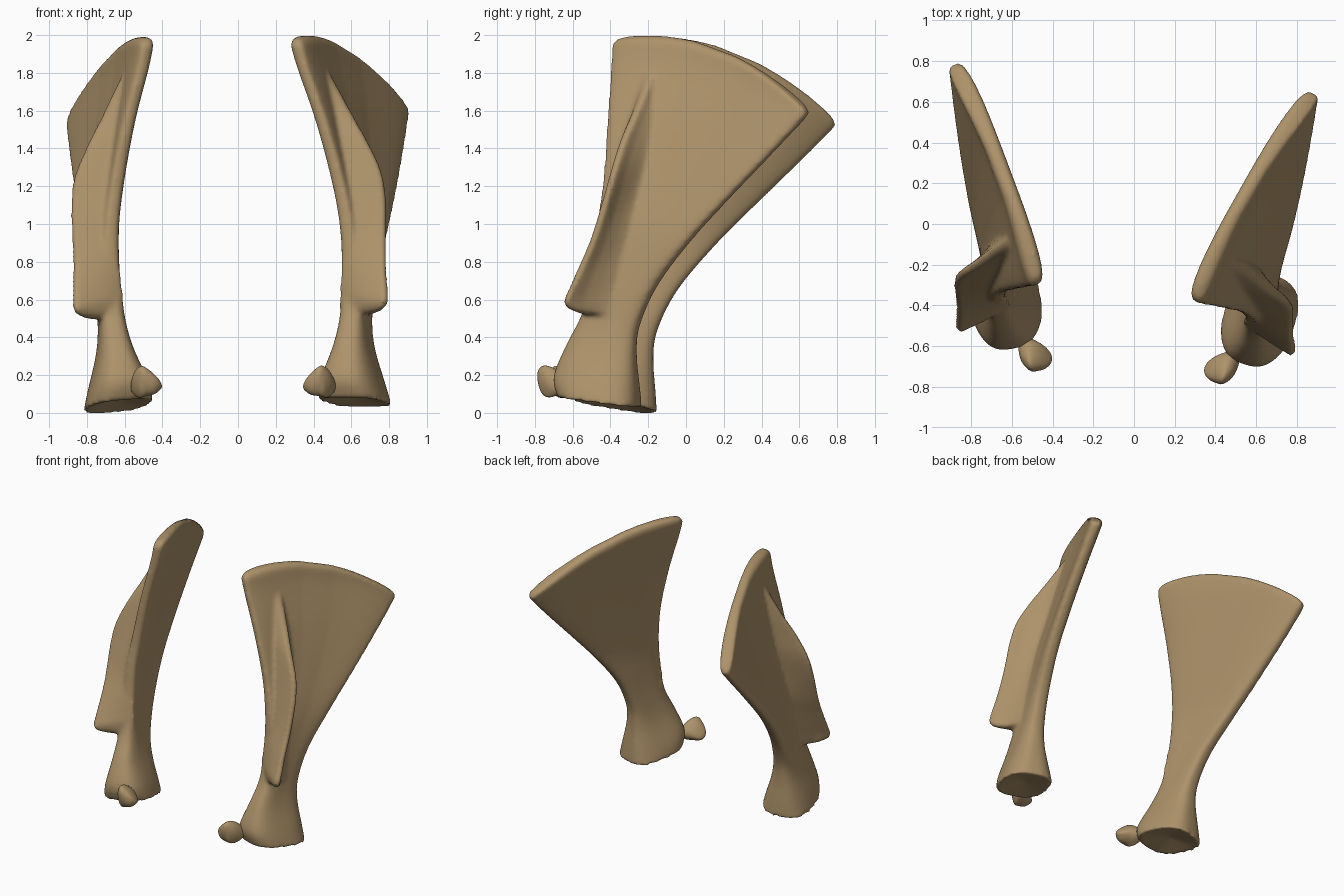
import bpy, bmesh, math
from mathutils import Vector, Matrix

if "Cube" in bpy.data.objects:
    bpy.data.objects.remove(bpy.data.objects["Cube"])

bone = bpy.data.materials.new("tan_bone")
bone.diffuse_color = (0.42, 0.29, 0.145, 1)
bone.use_nodes = True
bone.node_tree.nodes["Principled BSDF"].inputs["Base Color"].default_value = bone.diffuse_color

# Pose of each side: right as modelled, left turned slightly and mirrored
turn = Matrix.Rotation(0.13, 4, 'Z') @ Matrix.Rotation(0.09, 4, 'Y') @ Matrix.Rotation(-0.012, 4, 'X')
LEFT = (Matrix.Scale(-1, 4, (1, 0, 0)) @ Matrix.Translation((0.674, -0.212, 0.848))
        @ turn @ Matrix.Translation((-0.608, 0.31, -0.872)))
SIDES = (("right", Matrix.Identity(4)), ("left", LEFT))


def loft(bm, rings, dish=0.0):
    """Skin a list of closed rings; dished fan at the start, strip at the end."""
    vs = [[bm.verts.new(p) for p in r] for r in rings]
    n = len(vs[0])
    for a, b in zip(vs, vs[1:]):
        for i in range(n):
            bm.faces.new((a[i], a[(i + 1) % n], b[(i + 1) % n], b[i]))
    first, last = vs[0], vs[-1]
    mid = bm.verts.new(sum((v.co for v in first), Vector()) / n + Vector((0, 0, dish)))
    for i in range(n):
        bm.faces.new((first[i], first[(i + 1) % n], mid))
    for i in range(n // 2 - 1):
        bm.faces.new((last[i], last[i + 1], last[n - 2 - i], last[n - 1 - i]))


def refine(rows, k=4):
    """Catmull-Rom interpolation of rows of numbers."""
    out = []
    for i in range(len(rows) - 1):
        p = [rows[max(0, min(len(rows) - 1, i + j))] for j in (-1, 0, 1, 2)]
        for s in range(k):
            t = s / k
            out.append([0.5 * (2 * b + (c - a) * t + (2 * a - 5 * b + 4 * c - d) * t * t
                               + (3 * b - a - 3 * c + d) * t ** 3) for a, b, c, d in zip(*p)])
    return out + [list(rows[-1])]


# Blade: front edge xyz, back edge xyz, half thickness, top bulge, inward bow, squareness
BLADE = [
    (.55, -.66, .08, .69, -.25, .025, .18, 0, 0, 0),
    (.54, -.69, .19, .68, -.255, .13, .155, 0, 0, 0),
    (.57, -.63, .36, .66, -.265, .32, .10, 0, 0, .1),
    (.59, -.55, .52, .66, -.245, .47, .075, 0, 0, .3),
    (.59, -.50, .72, .69, -.15, .68, .062, 0, 0, .6),
    (.57, -.465, 1.0, .755, .03, .92, .055, 0, .01, .9),
    (.52, -.43, 1.25, .81, .24, 1.15, .053, .02, .025, 1),
    (.435, -.41, 1.55, .855, .46, 1.38, .053, .06, .038, 1),
    (.34, -.39, 1.82, .88, .61, 1.54, .056, .11, .048, 1),
    (.305, -.385, 1.94, .885, .645, 1.585, .058, .13, .048, 1),
]


def blade(bm):
    rows = refine(BLADE)
    top = rows[-1]
    # rounded upper rim
    for lift, thin, inset in ((.022, .88, .01), (.036, .62, .025), (.042, .30, .04)):
        r = list(top)
        r[1] += inset
        r[4] -= inset
        r[2] += lift
        r[5] += lift
        r[6] *= thin
        rows.append(r)
    rings = []
    for r in rows:
        f, b = Vector(r[:3]), Vector(r[3:6])
        h, bulge, bow, square = r[6:]
        d = b - f
        n = Vector((d.y, -d.x, 0)).normalized()
        ring = []
        for i in range(48):
            a = 2 * math.pi * (i + 0.5) / 48
            c, s = math.cos(a), math.sin(a)
            u = 0.5 - 0.5 * math.copysign(abs(c) ** (0.8 - 0.25 * square), c)
            w = math.copysign(abs(s) ** (0.7 - 0.3 * square), s)
            arch = math.sin(math.pi * u) ** 0.8
            w *= 1 - 0.3 * square * arch * arch
            ring.append(f + d * u + n * (h * w - bow * arch) + Vector((0, 0, bulge * arch)))
        rings.append(ring)
    loft(bm, rings, 0.045)


# Ridge on the outer face: free edge xyz, base xyz
RIDGE = [
    (.715, -.55, .525, .63, -.43, .52),
    (.765, -.615, .55, .62, -.42, .56),
    (.785, -.64, .59, .62, -.42, .63),
    (.785, -.615, .65, .62, -.41, .70),
    (.78, -.555, .78, .62, -.39, .82),
    (.78, -.49, .93, .615, -.35, .98),
    (.78, -.43, 1.12, .585, -.30, 1.18),
    (.755, -.385, 1.28, .56, -.26, 1.33),
    (.68, -.335, 1.44, .52, -.22, 1.48),
    (.59, -.265, 1.60, .475, -.18, 1.63),
    (.505, -.20, 1.76, .42, -.16, 1.78),
    (.43, -.16, 1.88, .39, -.15, 1.89),
]
PROFILE = ((0, .105, .075), (.3, .085, .048), (.6, .058, .028), (.85, .032, .022), (1.0, .018, .016))


def ridge(bm):
    rings = []
    for r in refine(RIDGE):
        e, b = Vector(r[:3]), Vector(r[3:])
        d = e - b
        side = Vector((-d.y, d.x, 0)).normalized()
        ring = [b + d * t + side * back for t, front, back in PROFILE]
        ring += [b + d * t - side * front for t, front, back in reversed(PROFILE)]
        rings.append(ring)
    loft(bm, rings)


def finish(name, bm, mat):
    bmesh.ops.transform(bm, matrix=mat, verts=bm.verts)
    bmesh.ops.recalc_face_normals(bm, faces=bm.faces)
    me = bpy.data.meshes.new(name)
    bm.to_mesh(me)
    bm.free()
    for p in me.polygons:
        p.use_smooth = True
    me.materials.append(bone)
    ob = bpy.data.objects.new(name, me)
    bpy.context.collection.objects.link(ob)
    return ob


for side, mat in SIDES:
    # Shoulder blade with its ridge fused into one smooth surface
    bm = bmesh.new()
    blade(bm)
    ridge(bm)
    ob = finish(side + "_shoulder_blade", bm, mat)
    m = ob.modifiers.new("fuse", 'REMESH')
    m.mode, m.voxel_size, m.use_smooth_shade = 'VOXEL', 0.012, True
    m = ob.modifiers.new("soften", 'SMOOTH')
    m.factor, m.iterations = 0.5, 12

    # Small loose knob in front of the socket
    bm = bmesh.new()
    for p in ((.31, -.74, .10), (.40, -.80, .26), (.46, -.80, .27), (.46, -.65, .25),
              (.54, -.69, .16), (.53, -.60, .12), (.42, -.78, .05), (.48, -.75, .06),
              (.42, -.61, .13), (.33, -.69, .14)):
        bm.verts.new(p)
    bmesh.ops.convex_hull(bm, input=bm.verts)
    ob = finish(side + "_knob", bm, mat)
    m = ob.modifiers.new("round", 'SUBSURF')
    m.levels = m.render_levels = 3
